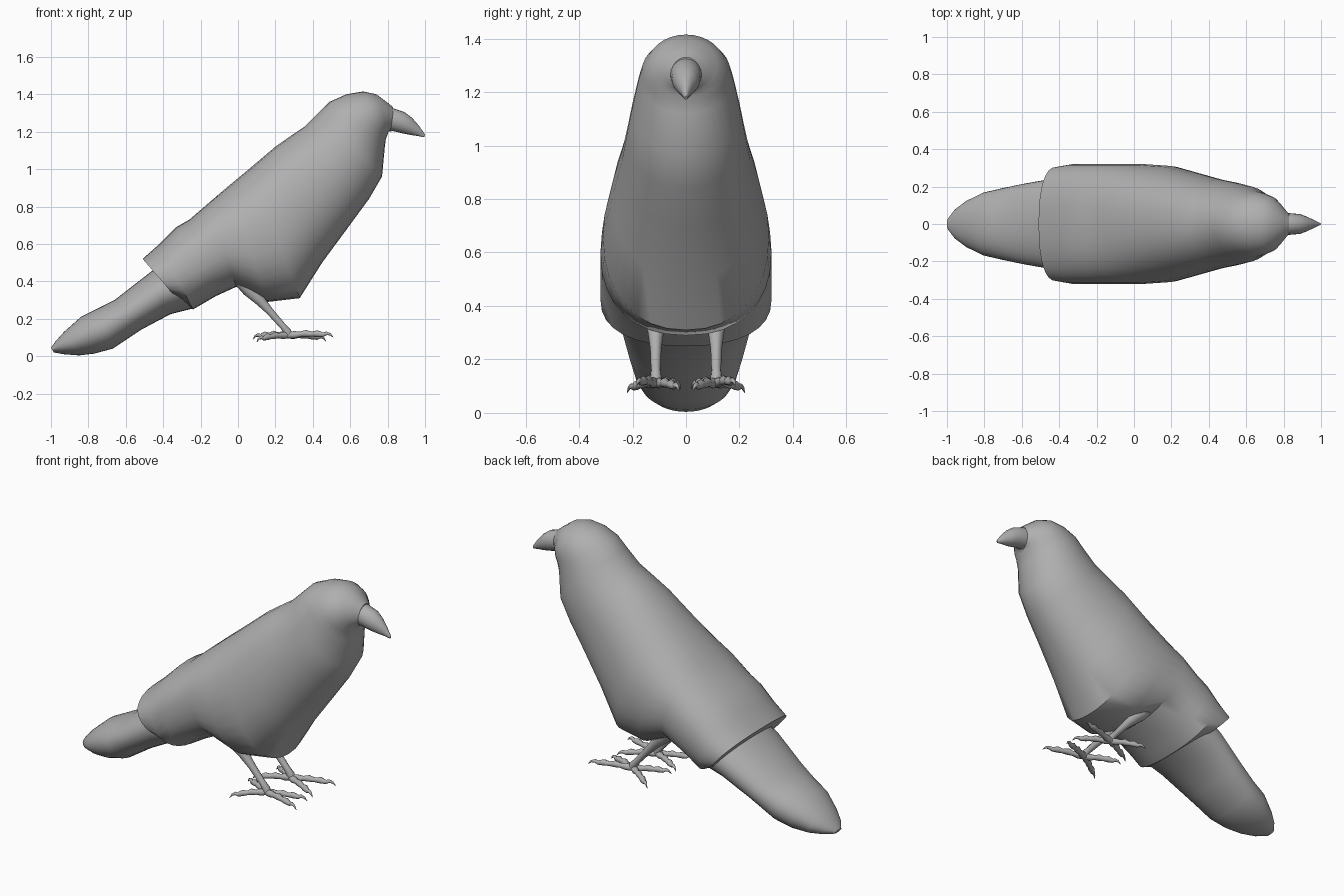
import bpy, bmesh, math
from mathutils import Vector

grey = bpy.data.materials.new("plain_grey")
grey.diffuse_color = (0.43, 0.43, 0.43, 1)


def finish(name, rings, angle=40):
    """Skin a list of equal-length rings, cap both ends, shade smooth."""
    bm = bmesh.new()
    loops = [[bm.verts.new(p) for p in ring] for ring in rings]
    n = len(loops[0])
    for a, b in zip(loops, loops[1:]):
        for i in range(n):
            j = (i + 1) % n
            bm.faces.new((a[i], a[j], b[j], b[i]))
    bm.faces.new(loops[0])
    bm.faces.new(loops[-1])
    bmesh.ops.recalc_face_normals(bm, faces=bm.faces)
    mesh = bpy.data.meshes.new(name)
    bm.to_mesh(mesh)
    bm.free()
    mesh.materials.append(grey)
    ob = bpy.data.objects.new(name, mesh)
    bpy.context.collection.objects.link(ob)
    bpy.ops.object.select_all(action='DESELECT')
    ob.select_set(True)
    bpy.context.view_layer.objects.active = ob
    bpy.ops.object.shade_smooth_by_angle(angle=math.radians(angle))
    return ob


def power(v, e):
    return math.copysign(abs(v) ** e, v)


def loft(name, sections, sides=32):
    """Sections: top x, top z, bottom x, bottom z, half width, squareness."""
    rings = []
    for tx, tz, bx, bz, w, e in sections:
        top, bot = Vector((tx, 0, tz)), Vector((bx, 0, bz))
        mid, up = (top + bot) / 2, (top - bot) / 2
        ring = []
        for i in range(sides):
            t = 2 * math.pi * i / sides
            ring.append(mid + up * power(math.cos(t), e)
                        + Vector((0, w * power(math.sin(t), e), 0)))
        rings.append(ring)
    return finish(name, rings)


def tube(name, path, sides=8):
    """Path: x, y, z, radius."""
    pts = [Vector(p[:3]) for p in path]
    rings = []
    for i, p in enumerate(pts):
        d = (pts[min(i + 1, len(pts) - 1)] - pts[max(i - 1, 0)]).normalized()
        u = d.cross(Vector((0, 0, 1))).normalized()
        v = u.cross(d)
        rings.append([p + path[i][3] * (u * math.cos(2 * math.pi * k / sides)
                                        + v * math.sin(2 * math.pi * k / sides))
                      for k in range(sides)])
    return finish(name, rings, 50)


# Body and head, from the rear rim to the face
loft("body", [
    (-0.51, 0.52, -0.32, 0.30, 0.305, 0.85),
    (-0.42, 0.60, -0.24, 0.25, 0.32, 0.85),
    (-0.33, 0.69, -0.18, 0.285, 0.32, 0.85),
    (-0.26, 0.73, -0.12, 0.32, 0.32, 0.85),
    (-0.15, 0.825, -0.01, 0.37, 0.32, 0.87),
    (-0.05, 0.91, 0.16, 0.29, 0.32, 0.88),
    (0.07, 1.01, 0.33, 0.31, 0.31, 0.9),
    (0.20, 1.12, 0.45, 0.50, 0.275, 0.92),
    (0.30, 1.19, 0.59, 0.69, 0.24, 0.95),
    (0.36, 1.23, 0.70, 0.84, 0.222, 1),
    (0.43, 1.30, 0.77, 0.96, 0.203, 1),
    (0.49, 1.36, 0.785, 1.12, 0.178, 1),
    (0.58, 1.40, 0.79, 1.16, 0.165, 1),
    (0.67, 1.415, 0.80, 1.185, 0.145, 1),
    (0.74, 1.40, 0.805, 1.20, 0.115, 1),
    (0.80, 1.355, 0.815, 1.205, 0.078, 1),
    (0.83, 1.33, 0.825, 1.21, 0.055, 1),
])

# Tail tucked into the rear rim
loft("tail", [
    (-0.40, 0.50, -0.24, 0.255, 0.25, 0.95),
    (-0.48, 0.44, -0.36, 0.225, 0.245, 0.95),
    (-0.66, 0.30, -0.52, 0.14, 0.215, 0.95),
    (-0.75, 0.255, -0.67, 0.04, 0.19, 0.95),
    (-0.84, 0.21, -0.77, 0.013, 0.168, 0.95),
    (-0.93, 0.13, -0.85, 0.004, 0.125, 1),
    (-0.975, 0.08, -0.93, 0.01, 0.08, 1),
    (-1.0, 0.045, -0.985, 0.02, 0.03, 1),
])

# Hooked beak
loft("beak", [
    (0.78, 1.33, 0.78, 1.20, 0.062, 1),
    (0.83, 1.325, 0.83, 1.203, 0.058, 1),
    (0.89, 1.305, 0.885, 1.19, 0.053, 1),
    (0.93, 1.275, 0.92, 1.183, 0.039, 1),
    (0.965, 1.235, 0.96, 1.177, 0.021, 1),
    (1.0, 1.185, 0.995, 1.17, 0.004, 1),
], 20)

# Legs and feet: two toes forward, two back, each with knuckles and a claw
toe_tips = {"front_outer": (0.51, 0.185, 0.10), "front_inner": (0.47, 0.025, 0.08),
            "rear_outer": (0.10, 0.22, 0.075), "rear_inner": (0.08, 0.02, 0.09)}
toe_shape = [(0.0, 0.0, 0.017), (0.15, 0.004, 0.020), (0.28, 0.008, 0.014),
             (0.40, 0.014, 0.019), (0.53, 0.012, 0.013), (0.65, 0.016, 0.018),
             (0.78, 0.012, 0.012), (0.85, 0.020, 0.010), (0.93, 0.016, 0.006),
             (1.0, 0.0, 0.001)]
for label, s in (("left", 1), ("right", -1)):
    tube(label + "_leg", [
        (0.0, s * 0.115, 0.43, 0.045), (0.06, s * 0.115, 0.355, 0.04),
        (0.12, s * 0.113, 0.295, 0.029), (0.17, s * 0.113, 0.24, 0.021),
        (0.24, s * 0.113, 0.16, 0.018), (0.265, s * 0.113, 0.13, 0.022),
        (0.275, s * 0.113, 0.105, 0.019)], 10)
    base = Vector((0.265, s * 0.113, 0.112))
    for toe, (x, y, z) in toe_tips.items():
        tip = Vector((x, s * y, z))
        path = [(*(base.lerp(tip, t) + Vector((0, 0, lift))), r)
                for t, lift, r in toe_shape]
        tube(f"{label}_{toe}_toe", path)
